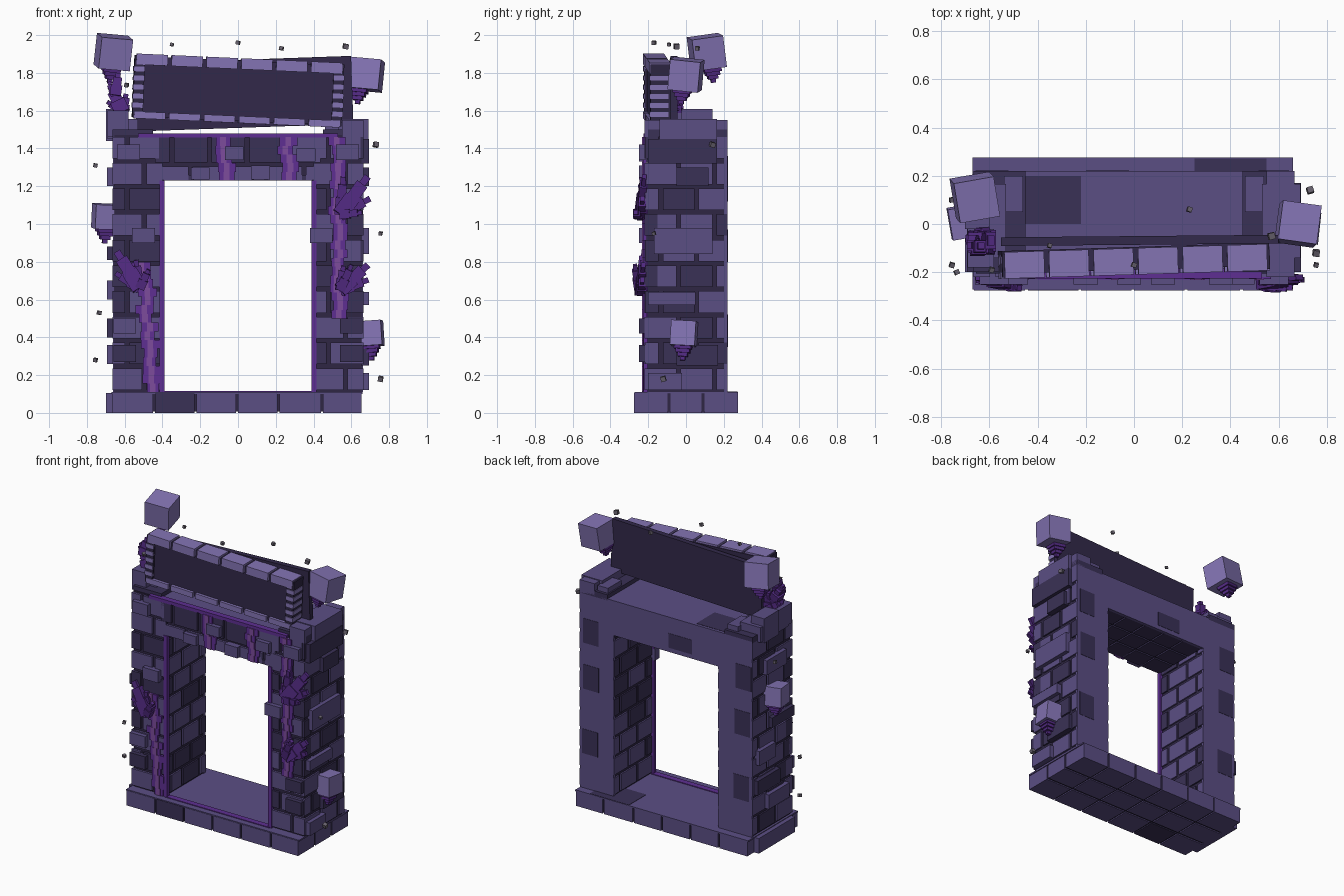
import bpy, bmesh, random
from math import radians
from mathutils import Matrix, Vector, Euler

if "Cube" in bpy.data.objects:
    bpy.data.objects.remove(bpy.data.objects["Cube"])

random.seed(7)

def lin(h):
    c = [int(h[i:i + 2], 16) / 255 for i in (0, 2, 4)]
    return [v / 12.92 if v <= .04045 else ((v + .055) / 1.055) ** 2.4 for v in c] + [1]

MATS = {}
for key, col in dict(light="8474b4", mid="5b4e84", dark="3a3156", mortar="2e2643", panel="32294a",
                     purple="5e2f92", crystal="522a82", glow="7d4c9c", grey="68626e").items():
    MATS[key] = bpy.data.materials.new("stone_" + key)
    MATS[key].diffuse_color = lin(col)
KEYS = list(MATS)

class Part:
    """Collects coloured boxes into one object."""
    def __init__(self, name):
        self.name, self.bm = name, bmesh.new()

    def box(self, x0, x1, y0, y1, z0, z1, mat, xf=Matrix()):
        m = xf @ Matrix.Translation(((x0 + x1) / 2, (y0 + y1) / 2, (z0 + z1) / 2)) \
            @ Matrix.Diagonal((x1 - x0, y1 - y0, z1 - z0, 1))
        vs = bmesh.ops.create_cube(self.bm, size=1, matrix=m)["verts"]
        for f in {f for v in vs for f in v.link_faces}:
            f.material_index = KEYS.index(mat)

    def done(self, loc=(0, 0, 0), rot=(0, 0, 0)):
        me = bpy.data.meshes.new(self.name)
        self.bm.to_mesh(me)
        self.bm.free()
        for k in KEYS:
            me.materials.append(MATS[k])
        ob = bpy.data.objects.new(self.name, me)
        ob.location, ob.rotation_euler = loc, [radians(a) for a in rot]
        bpy.context.collection.objects.link(ob)
        return ob

def tone():
    return "dark" if random.random() < .3 else "mid"

def bricks(p, axis, a, b, u0, u1, rows, width, gap=.022):
    """Running-bond bricks between depths a and b along an axis; rows = z limits."""
    for i, (z0, z1) in enumerate(rows):
        u = u0 - (width * .5 if i % 2 else 0)
        while u < u1 - .02:
            s, e = max(u, u0), min(u + width - gap, u1)
            if e - s > .025:
                if axis == "y":
                    p.box(s, e, a, b, z0, z1, tone())
                else:
                    p.box(a, b, s, e, z0, z1, tone())
            u += width

def courses(z0, z1, n, gap=.022):
    h = (z1 - z0) / n
    return [(z0 + i * h + gap, z0 + (i + 1) * h) for i in range(n)]

# Plinth: block grid under a flat tread
p = Part("plinth")
p.box(-.66, .65, -.265, .265, .008, .1, "mortar")
xs = [-.67, -.445, -.225, -.005, .215, .445, .66]
ys = [-.275, -.09, .09, .275]
for i in range(6):
    for j in range(3):
        p.box(xs[i] + .006, xs[i + 1] - .006, ys[j] + (.008 if j else 0), ys[j + 1] - (.008 if j < 2 else 0),
              0, .105, "dark" if i == 1 and j == 0 else "mid")
p.box(-.67, .66, -.272, .275, .1, .11, "mid")
p.box(-.70, -.66, -.2, .2, .0, .105, "mid")
p.box(.25, .55, .08, .272, .105, .112, "dark")
p.box(-.40, .40, -.23, -.19, .105, .115, "purple")
p.done()

# Pillars: mortar core, bricks on front, outer and inner faces, flat back
rows = courses(.10, 1.46, 10)
for side, name in ((-1, "left_pillar"), (1, "right_pillar")):
    p = Part(name)
    inner, outer = .40 * side, .665 * side
    lo, hi = min(inner, outer), max(inner, outer)
    p.box(lo + .01, hi - .01, -.205, .21, .1, 1.47, "mortar")
    bricks(p, "y", -.22, -.15, lo, hi, rows, .18)
    for face in (inner, outer):
        d = face + (.03 if face == lo else -.03)
        bricks(p, "x", min(face, d), max(face, d), -.218, .218, rows, .19)
    p.box(lo + .004, hi - .004, .2, .22, .11, 1.47, "mid")
    for z in (.35, .8, 1.12):
        x = random.uniform(lo, hi - .12)
        p.box(x, x + .12, .205, .222, z, z + .17, "dark")
    # proud stones on the outer face
    zs = ((.12, .21, -.2, -.02), (.25, .36, -.05, .17), (.57, .64, -.2, .05), (.84, .98, -.17, .14),
          (1.2, 1.3, -.05, .12), (1.32, 1.45, -.2, .165)) if side > 0 else \
         ((.26, .36, -.15, .08), (.4, .5, -.05, .2), (.81, .88, -.2, .04), (1.2, 1.3, -.12, .1), (.6, .7, 0, .18))
    for z0, z1, y0, y1 in zs:
        x0, x1 = sorted((.62 * side, .693 * side))
        p.box(x0, x1, y0, y1, z0, z1, tone())
    # proud stones on the front face
    for z0, z1, x in ((.27, .36, .6), (.42, .5, .6), (.9, .98, .5 if side < 0 else .44), (1.34, 1.42, .58)):
        x0, x1 = sorted(((x - .06) * side, (x + .06) * side))
        p.box(x0, x1, -.25, -.2, z0, z1, tone())
    # broken top stones
    def top(a, b, *r):
        p.box(*sorted((a * side, b * side)), *r)
    top(.45, .665, -.2, .22, 1.46, 1.50, "dark")
    top(.53, .69, -.14, .165, 1.45, 1.555, "mid")
    top(.46, .54, .05, .2, 1.49, 1.535, "mid")
    if side < 0:
        top(.60, .70, -.02, .14, 1.44, 1.61, "mid")
        top(.58, .69, -.18, -.02, 1.46, 1.60, "mid")
    else:
        top(.55, .665, -.22, .22, 1.46, 1.55, "mid")
    p.done()

# Lintel with brick front and gridded soffit
p = Part("lintel")
p.box(-.45, .45, -.205, .21, 1.24, 1.465, "mortar")
bricks(p, "y", -.22, -.15, -.44, .44, [(1.232, 1.305), (1.325, 1.458)], .2)
for i in range(5):
    for j in range(3):
        p.box(-.4 + i * .16 + .006, -.4 + (i + 1) * .16 - .006, -.218 + j * .146, -.085 + j * .146, 1.23, 1.26, "dark")
p.box(-.45, .45, .2, .22, 1.23, 1.47, "mid")
p.box(-.2, -.02, .21, .222, 1.26, 1.36, "dark")
p.box(-.45, .45, -.2, .22, 1.455, 1.472, "mid")
p.box(-.45, -.22, .0, .2, 1.46, 1.474, "dark")
for x, z0, z1 in ((-.2, 1.235, 1.3), (-.02, 1.34, 1.41), (.12, 1.235, 1.31), (.36, 1.33, 1.4)):
    p.box(x - .05, x + .05, -.25, -.2, z0, z1, tone())
p.done()

# Glowing trim round the opening and along the lintel
p = Part("glowing_trim")
for s in (-1, 1):
    x0, x1 = sorted((.388 * s, .415 * s))
    p.box(x0, x1, -.226, -.2, .11, 1.23, "purple")
p.box(-.53, .53, -.226, -.185, 1.457, 1.48, "purple")
p.done()

# Stepped glowing cracks
p = Part("glowing_cracks")
for xa, xb, z0, z1 in ((-.50, -.46, .11, .80), (.53, .53, .50, 1.46), (-.09, -.06, 1.23, 1.46), (.25, .27, 1.23, 1.46)):
    n = round((z1 - z0) / .045)
    for i in range(n):
        z, h = z0 + (z1 - z0) * i / n, (z1 - z0) / n
        x = xb + (xa - xb) * i / n + random.uniform(-.015, .015)
        w = random.uniform(.03, .05)
        p.box(x - w, x + w, -.228, -.21, z, z + h, "purple")
        p.box(x - .016, x + .014, -.233, -.21, z, z + h, "glow")
p.done()

# Tilted sign: recessed panel framed by small stones
p = Part("sign")
W, H, D = .555, .165, .055
p.box(-W + .005, W - .005, -D + .015, D, -H + .005, H - .005, "panel")
for i in range(6):
    x0, x1 = -W + i * 2 * W / 6, -W + (i + 1) * 2 * W / 6
    p.box(x0 + .01, x1 - .01, -D - .005, D - .005, H - .05, H + .008, "light")
    p.box(x0 + .01, x1 - .01, -D - .005, D - .01, -H - .005, -H + .032, "light")
for s in (-1, 1):
    x0, x1 = sorted(((W - .055) * s, W * s))
    p.box(x0, x1, -D, D, -H, H, "mortar")
    for i in range(5):
        z = -H + .052 + i * .048
        x0, x1 = sorted(((W - .055) * s, (W + .004) * s))
        p.box(x0, x1, -D - .005, D - .015, z, z + .026, "light")
p.done((0, -.15, 1.705), (0, 2.6, 1.8))

# Back board leaning the other way
p = Part("sign_back_board")
p.box(-.575, .575, -.018, .018, -.18, .18, "panel")
p.done((.03, -.068, 1.69), (0, -2, .5))

# Floating cubes with stepped tails
for i, (loc, s, rot, tail) in enumerate((
        ((-.66, .11, 1.91), .168, (8, 5, 10), (.0, .015, -.085)),
        ((.68, 0, 1.79), .162, (-6, 5, -8), (-.03, -.015, -.08)),
        ((-.70, .01, 1.04), .13, (4, 2, 10), (.0, 0, -.062)),
        ((.70, -.01, .42), .132, (-3, -4, -6), (.0, 0, -.062)))):
    p = Part(f"floating_cube_{i + 1}")
    p.box(-s / 2, s / 2, -s / 2, s / 2, -s / 2, s / 2, "light")
    for k, w in enumerate((.046, .037, .026, .013)):
        c = Vector(tail)
        p.box(c.x - w, c.x + w, c.y - w, c.y + w, c.z - .02 * (k + 1), c.z - .02 * k + .002, "crystal")
    p.done(loc, rot)

# Crystal clusters: tapered block shards fanned from a root (angle from up, length, width)
def crystals(name, loc, shards, depth=.05):
    q = Part(name)
    for k, (a, l, w) in enumerate(shards):
        xf = Matrix.Translation((0, (k % 3 - 1) * .012, 0)) @ Euler((radians(k * 5 - 6), radians(a), 0)).to_matrix().to_4x4()
        for f0, f1, t in ((0, .45, 1), (.4, .8, .78), (.75, 1, .45)):
            q.box(-w * t / 2, w * t / 2, -depth * t / 2, depth * t / 2, l * f0, l * f1, "crystal", xf)
    q.done(loc)

crystals("left_crystals", (-.52, -.235, .66), ((-32, .23, .085), (-58, .15, .06), (-8, .15, .06), (25, .11, .05)))
crystals("upper_right_crystals", (.54, -.235, 1.05), ((36, .25, .085), (62, .18, .07), (5, .2, .06), (85, .12, .05)))
crystals("lower_right_crystals", (.54, -.235, .65), ((48, .2, .08), (70, .16, .065), (8, .13, .055), (25, .15, .05)))
crystals("top_left_crystals", (-.61, -.07, 1.59), ((-25, .15, .08), (10, .1, .06), (-55, .1, .05)), .09)
crystals("top_left_tip", (-.65, -.09, 1.68), ((8, .12, .06), (-25, .08, .045)), .06)

# Drifting pebbles
p = Part("pebbles")
for x, y, z, s in ((-.35, -.09, 1.95, .017), (0, -.17, 1.96, .02), (.23, .06, 1.93, .02), (.57, -.05, 1.94, .027),
                   (-.59, -.19, 1.735, .02), (-.755, .1, 1.31, .02), (.73, .14, 1.42, .026), (.755, -.17, .95, .018),
                   (.755, -.12, .18, .026), (-.735, -.2, .53, .02), (-.755, -.17, .28, .02)):
    xf = Matrix.Translation((x, y, z)) @ Euler((random.uniform(-.3, .3), .2, random.uniform(-.4, .4))).to_matrix().to_4x4()
    p.box(-s / 2, s / 2, -s / 2, s / 2, -s / 2, s / 2, "grey", xf)
p.done()

for m in bpy.data.materials:
    if m.users and not m.is_grease_pencil:
        m.use_nodes = True
        m.node_tree.nodes["Principled BSDF"].inputs["Base Color"].default_value = m.diffuse_color
